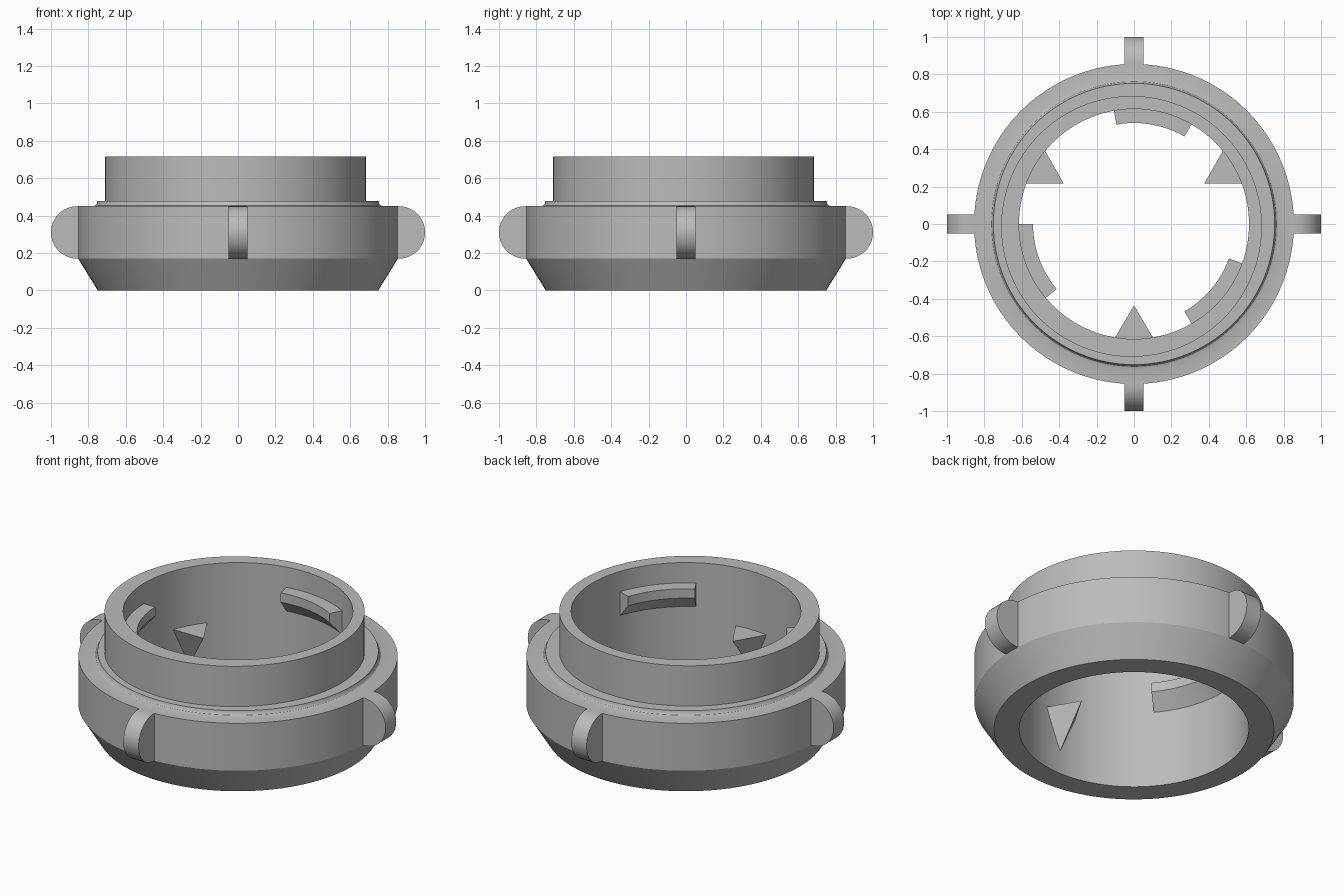
import bpy, bmesh
from math import sin, cos, pi, radians
from mathutils import Matrix, Vector

cube = bpy.data.objects.get("Cube")
if cube:
    bpy.data.objects.remove(cube, do_unlink=True)

grey = bpy.data.materials.new("plain grey")
grey.use_nodes = True
tone = (0.5, 0.5, 0.5, 1)
grey.diffuse_color = tone
grey.node_tree.nodes["Principled BSDF"].inputs["Base Color"].default_value = tone


def finish(name, bm, turn=0):
    bmesh.ops.recalc_face_normals(bm, faces=bm.faces)
    bm.transform(Matrix.Rotation(radians(turn), 4, 'Z'))
    mesh = bpy.data.meshes.new(name)
    bm.to_mesh(mesh)
    bm.free()
    mesh.materials.append(grey)
    obj = bpy.data.objects.new(name, mesh)
    bpy.context.collection.objects.link(obj)
    bpy.ops.object.select_all(action='DESELECT')
    obj.select_set(True)
    bpy.context.view_layer.objects.active = obj
    bpy.ops.object.shade_smooth_by_angle(angle=radians(30))


def sweep(bm, profile, start, end, steps):
    """Turn a closed (radius, height, centre shift) profile about z."""
    full = abs(end - start) >= 360
    rings = []
    for i in range(steps if full else steps + 1):
        a = radians(start + (end - start) * i / steps)
        rings.append([bm.verts.new((r * cos(a) + s, r * sin(a) + s, z)) for r, z, s in profile])
    n = len(profile)
    for i in range(steps):
        p, q = rings[i], rings[(i + 1) % len(rings)]
        for j in range(n):
            k = (j + 1) % n
            bm.faces.new((p[j], p[k], q[k], q[j]))
    if not full:
        bm.faces.new(rings[0])
        bm.faces.new(rings[-1])


# Hollow body: cone, band, filleted step and slightly off-centre collar
shift = -0.013
bore = 0.615
body = [(bore, 0, 0), (0.75, 0, 0), (0.855, 0.17, 0), (0.855, 0.45, 0), (0.775, 0.45, 0),
        (0.762, 0.454, 0), (0.755, 0.462, 0), (0.752, 0.477, 0),
        (0.697, 0.477, shift), (0.697, 0.715, shift), (bore, 0.715, 0)]
bm = bmesh.new()
sweep(bm, body, 0, 360, 128)
finish("body_ring", bm)

# Rounded grip lugs around the band
for i in range(4):
    bm = bmesh.new()
    outline = [(0.82, 0.17)]
    for j in range(25):
        a = -pi / 2 + pi * j / 24
        outline.append((0.86 + 0.14 * cos(a), 0.31 + 0.14 * sin(a)))
    outline.append((0.82, 0.45))
    face = bm.faces.new([bm.verts.new((x, -0.05, z)) for x, z in outline])
    new = bmesh.ops.extrude_face_region(bm, geom=[face])["geom"]
    bmesh.ops.translate(bm, vec=Vector((0, 0.1, 0)),
                        verts=[v for v in new if isinstance(v, bmesh.types.BMVert)])
    finish(f"grip_lug_{i + 1}", bm, 90 * i)

# Curved locking tabs with a sloped underside
tab = [(0.64, 0.595, 0), (0.54, 0.595, 0), (0.54, 0.54, 0), (bore, 0.455, 0), (0.64, 0.455, 0)]
for i in range(3):
    bm = bmesh.new()
    sweep(bm, tab, 60, 100, 16)
    finish(f"locking_tab_{i + 1}", bm, 120 * i)

# Pointed stops, flat on top and tapering down into the bore
for i in range(3):
    bm = bmesh.new()
    tip, left, right, foot = [bm.verts.new(p) for p in (
        (0.435, 0, 0.37), (0.66, 0.132, 0.37), (0.66, -0.132, 0.37), (0.66, 0, 0.083))]
    for tri in ((tip, left, right), (tip, left, foot), (tip, right, foot), (left, right, foot)):
        bm.faces.new(tri)
    finish(f"pointed_stop_{i + 1}", bm, 30 + 120 * i)
